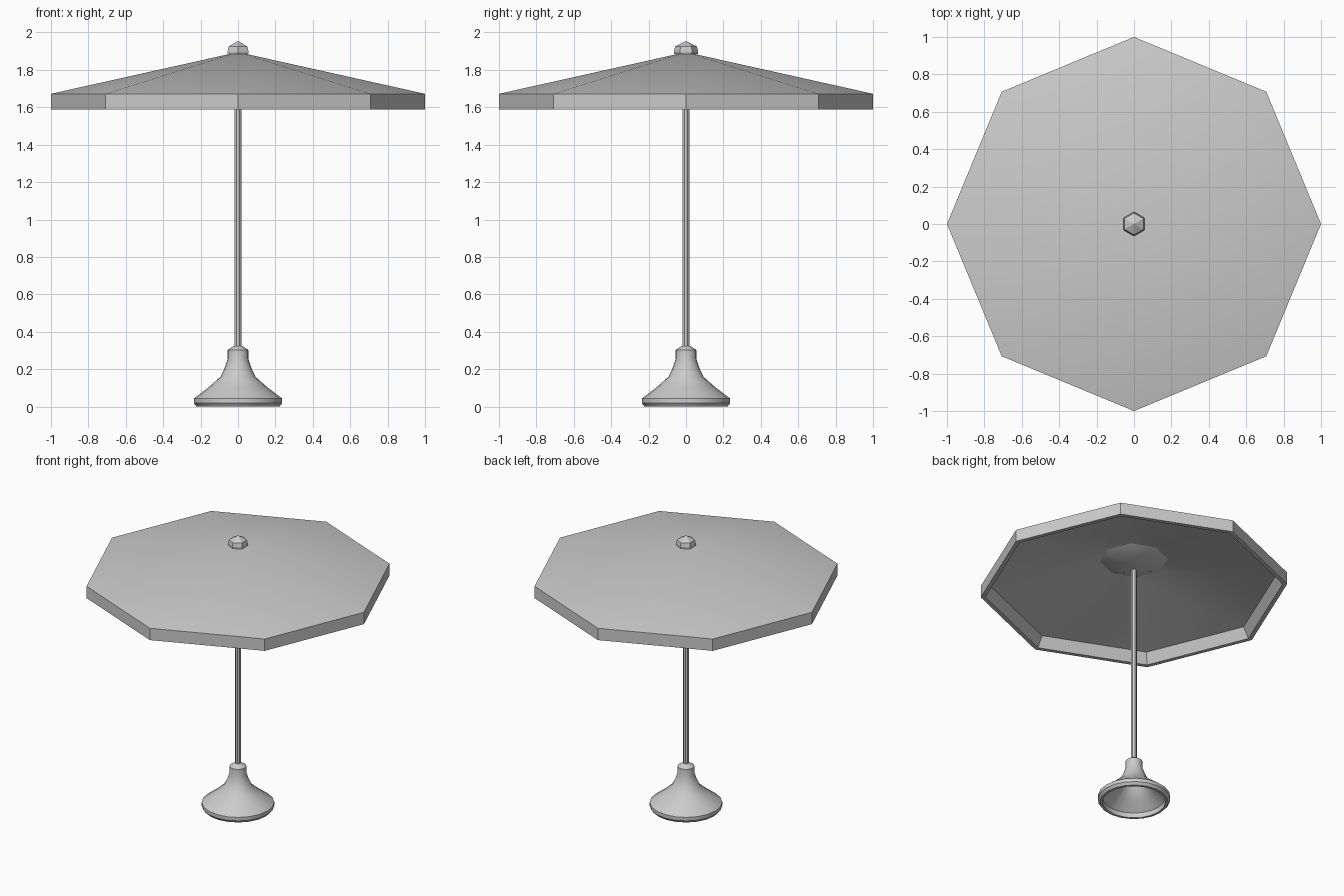
import bpy, bmesh, math

if "Cube" in bpy.data.objects:
    bpy.data.objects.remove(bpy.data.objects["Cube"])


def lathe(name, profile, sides, turn=0.0, closed=False, smooth=30):
    """Revolve (radius, z) points around z; radius 0 becomes a single point."""
    bm = bmesh.new()
    rings = []
    for r, z in profile:
        if r == 0:
            rings.append([bm.verts.new((0, 0, z))] * sides)
        else:
            rings.append([bm.verts.new((r * math.cos(turn + math.tau * i / sides),
                                        r * math.sin(turn + math.tau * i / sides), z))
                          for i in range(sides)])
    pairs = list(zip(rings, rings[1:]))
    if closed:
        pairs.append((rings[-1], rings[0]))
    for a, b in pairs:
        for i in range(sides):
            j = (i + 1) % sides
            corners = list(dict.fromkeys((a[i], a[j], b[j], b[i])))
            if len(corners) > 2:
                bm.faces.new(corners)
    bmesh.ops.recalc_face_normals(bm, faces=bm.faces)
    mesh = bpy.data.meshes.new(name)
    bm.to_mesh(mesh)
    bm.free()
    obj = bpy.data.objects.new(name, mesh)
    bpy.context.collection.objects.link(obj)
    if smooth:
        bpy.ops.object.select_all(action='DESELECT')
        obj.select_set(True)
        bpy.context.view_layer.objects.active = obj
        bpy.ops.object.shade_smooth_by_angle(angle=math.radians(smooth))
    return obj


# Octagonal canopy with valance, hollow underneath, inner cone down to the pole
lathe("canopy", [(0, 1.895), (1.0, 1.672), (1.0, 1.587), (0.97, 1.587),
                 (0.93, 1.66), (0.22, 1.815), (0, 1.73)], 8)

# Hexagonal cap on top
lathe("finial", [(0, 1.885), (0.063, 1.885), (0.065, 1.897), (0.058, 1.925), (0, 1.955)],
      6, turn=math.pi / 6, smooth=0)

# Straight pole
lathe("pole", [(0, 0.2), (0.019, 0.2), (0.019, 1.76), (0, 1.76)], 8, turn=math.pi / 8)

# Flared hollow stand
lathe("stand", [(0, 0.325), (0.022, 0.325), (0.055, 0.303), (0.055, 0.255),
                (0.07, 0.21), (0.093, 0.16), (0.155, 0.105), (0.236, 0.043),
                (0.236, 0.018), (0.222, 0.0), (0.205, 0.0), (0.205, 0.035),
                (0.14, 0.09), (0.075, 0.15), (0.045, 0.24), (0, 0.26)], 20)
